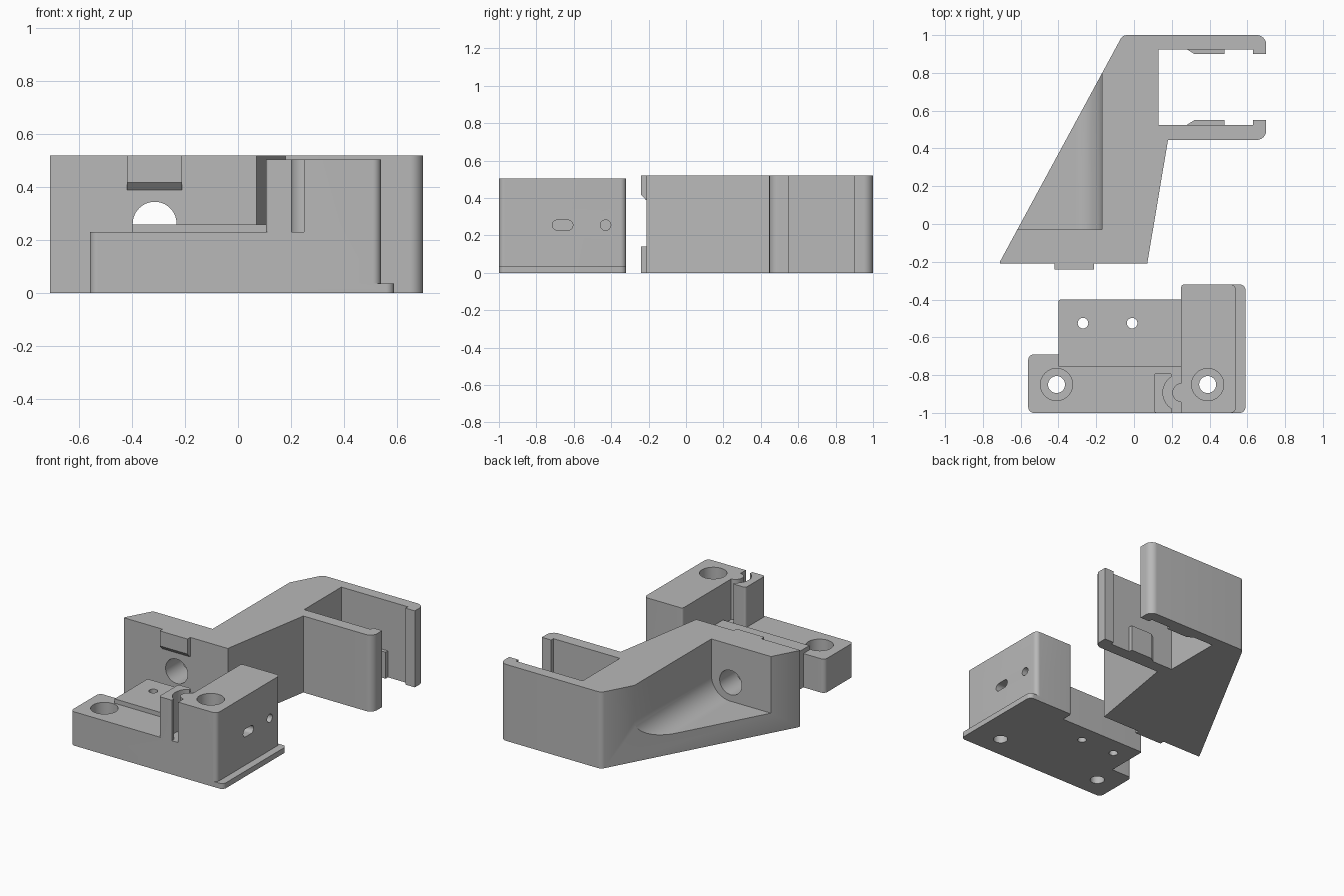
import bpy, bmesh, math
from mathutils import Vector

if "Cube" in bpy.data.objects:
    bpy.data.objects.remove(bpy.data.objects["Cube"])

grey = bpy.data.materials.new("plain grey")
grey.use_nodes = True
colour = (0.48, 0.48, 0.48, 1)
grey.diffuse_color = colour
grey.node_tree.nodes["Principled BSDF"].inputs["Base Color"].default_value = colour

# Where outline coordinates (u, v) and depth w go for each extrusion axis
AXES = {"z": lambda u, v, w: (u, v, w),
        "y": lambda u, v, w: (u, w, v),
        "x": lambda u, v, w: (w, u, v)}


def rounded(corners, steps=8):
    """Outline from (u, v) or (u, v, radius) corners."""
    out = []
    for i, c in enumerate(corners):
        p = Vector(c[:2])
        r = c[2] if len(c) > 2 else 0
        if not r:
            out.append(p)
            continue
        a = (Vector(corners[i - 1][:2]) - p).normalized()
        b = (Vector(corners[(i + 1) % len(corners)][:2]) - p).normalized()
        half = a.angle(b) / 2
        centre = p + (a + b).normalized() * r / math.sin(half)
        start = p + a * r / math.tan(half) - centre
        end = p + b * r / math.tan(half) - centre
        out += [centre + start.lerp(end, s / steps).normalized() * r
                for s in range(steps + 1)]
    return out


def circle(u, v, r, n=40):
    return [(u + r * math.cos(math.tau * i / n),
             v + r * math.sin(math.tau * i / n)) for i in range(n)]


def rect(u0, u1, v0, v1, r=0):
    return rounded([(u0, v0, r), (u1, v0, r), (u1, v1, r), (u0, v1, r)])


def prism(name, outline, low, high, axis="z"):
    bm = bmesh.new()
    rings = [[bm.verts.new(AXES[axis](p[0], p[1], w)) for p in outline]
             for w in (low, high)]
    for ring in rings:
        bm.faces.new(ring)
    n = len(outline)
    for i in range(n):
        j = (i + 1) % n
        bm.faces.new((rings[0][i], rings[0][j], rings[1][j], rings[1][i]))
    bmesh.ops.recalc_face_normals(bm, faces=bm.faces)
    mesh = bpy.data.meshes.new(name)
    bm.to_mesh(mesh)
    bm.free()
    mesh.materials.append(grey)
    obj = bpy.data.objects.new(name, mesh)
    bpy.context.collection.objects.link(obj)
    return obj


def combine(target, tool, operation):
    """Boolean the tool into the target, then discard the tool."""
    mod = target.modifiers.new(operation.lower(), "BOOLEAN")
    mod.operation = operation
    mod.solver = "EXACT"
    mod.object = tool
    bpy.context.view_layer.objects.active = target
    bpy.ops.object.modifier_apply(modifier=mod.name)
    bpy.data.objects.remove(tool)


def cut(target, outline, low, high, axis="z"):
    combine(target, prism("cutter", outline, low, high, axis), "DIFFERENCE")


def join(target, outline, low, high, axis="z"):
    combine(target, prism("addition", outline, low, high, axis), "UNION")


def finish(obj):
    bpy.ops.object.select_all(action="DESELECT")
    obj.select_set(True)
    bpy.context.view_layer.objects.active = obj
    bpy.ops.object.shade_smooth_by_angle(angle=math.radians(30))


# Bracket: slanted body with two lipped arms
TOP = 0.52
bracket = prism("bracket", rounded([
    (-0.71, -0.21), (0.07, -0.21), (0.18, 0.445),
    (0.7, 0.445, 0.05), (0.7, 0.55), (0.63, 0.55), (0.63, 0.525),
    (0.13, 0.525), (0.13, 0.925),
    (0.63, 0.925), (0.63, 0.9), (0.7, 0.9), (0.7, 1, 0.05),
    (-0.06, 1, 0.04), (-0.71, -0.2)]), 0, TOP)

# Open pocket behind the front wall, with a curved lower corner
cut(bracket, rounded([(-0.17, 0.7), (-0.17, 0.135, 0.14),
                      (-1, 0.135), (-1, 0.7)], 14), -0.03, 0.95, "y")
cut(bracket, circle(-0.315, 0.262, 0.083), -0.4, 0.1, "y")

# Locating tabs on the front wall, the upper one with a sloped underside
join(bracket, [(-0.2, 0.39), (-0.215, 0.39), (-0.24, 0.418),
               (-0.24, TOP), (-0.2, TOP)], -0.42, -0.212, "x")
join(bracket, rect(-0.24, -0.2, 0, 0.14), -0.42, -0.212, "x")

# Ramped catches inside the arms, mirrored about the middle of the opening
for side in (-1, 1):
    join(bracket, [(0.28, 0.725 + side * 0.2), (0.32, 0.725 + side * 0.175),
                   (0.48, 0.725 + side * 0.175), (0.48, 0.725 + side * 0.22),
                   (0.28, 0.725 + side * 0.22)], 0, 0.18)
finish(bracket)

# Mounting base: thin foot, plate, raised step and tall block
base = prism("mounting_base", rounded([
    (-0.56, -1, 0.03), (0.59, -1, 0.03), (0.59, -0.32, 0.03),
    (0.25, -0.32, 0.015), (0.25, -0.4), (-0.4, -0.4, 0.012),
    (-0.4, -0.69), (-0.56, -0.69, 0.03)]), 0, 0.037)
join(base, rounded([
    (-0.56, -1, 0.03), (0.4, -1), (0.4, -0.4), (-0.4, -0.4, 0.012),
    (-0.4, -0.69), (-0.56, -0.69, 0.03)]), 0.02, 0.23)
join(base, rounded([(-0.4, -0.755), (0.4, -0.755), (0.4, -0.4),
                    (-0.4, -0.4, 0.012)]), 0.1, 0.26)
join(base, rounded([(0.25, -1), (0.54, -1, 0.03), (0.54, -0.32, 0.03),
                    (0.25, -0.32, 0.015)]), 0.02, 0.505)

# Round rib on the block and the hollowed post facing it
rib_y = -0.893
join(base, circle(0.253, rib_y, 0.05), 0.1, 0.505)
post = prism("post", rounded([(0.105, -1, 0.015), (0.202, -1), (0.202, -0.79, 0.015),
                              (0.105, -0.79, 0.015)]), 0.15, 0.505)
cut(post, circle(0.253, rib_y, 0.1), 0.23, 0.6)
combine(base, post, "UNION")

# Counterbored screw holes
for x in (-0.41, 0.39):
    cut(base, circle(x, -0.85, 0.085), 0.15, 0.7)
    cut(base, circle(x, -0.85, 0.045), -0.1, 0.7)

# Small holes through the step
for x in (-0.27, -0.01):
    cut(base, circle(x, -0.525, 0.028, 24), -0.1, 0.7)

# Slot and pin hole in the side of the block
cut(base, rect(-0.715, -0.605, 0.228, 0.282, 0.0265), 0.32, 0.7, "x")
cut(base, circle(-0.43, 0.255, 0.028, 24), 0.32, 0.7, "x")
finish(base)
